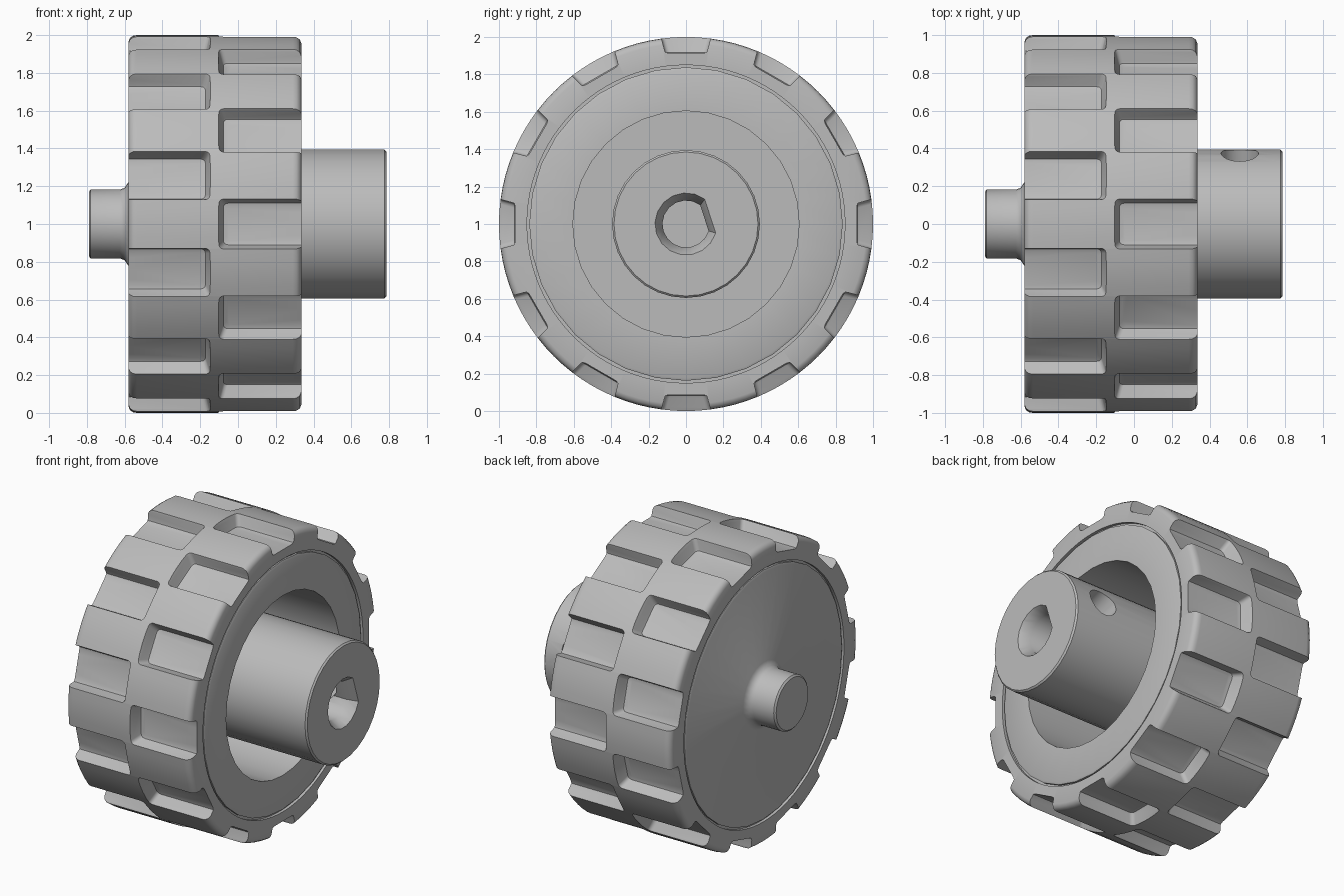
import bpy, bmesh, math
from mathutils import Matrix, Vector

if "Cube" in bpy.data.objects:
    bpy.data.objects.remove(bpy.data.objects["Cube"])

CENTRE = Vector((0, 0, 1))          # the wheel axis runs along x at this height
grey = bpy.data.materials.new("warm grey")
grey.diffuse_color = (0.5, 0.5, 0.5, 1)
grey.use_nodes = True
grey.node_tree.nodes["Principled BSDF"].inputs["Base Color"].default_value = grey.diffuse_color


def finish(name, bm):
    """Turn a bmesh into a named, coloured object."""
    bmesh.ops.recalc_face_normals(bm, faces=bm.faces)
    me = bpy.data.meshes.new(name)
    bm.to_mesh(me)
    bm.free()
    me.materials.append(grey)
    ob = bpy.data.objects.new(name, me)
    bpy.context.collection.objects.link(ob)
    return ob


def lathe(name, profile, steps, closed=False):
    """Spin (x, radius) points around the wheel axis."""
    bm = bmesh.new()
    vs = [bm.verts.new((x, 0, r)) for x, r in profile]
    pairs = list(zip(vs, vs[1:])) + ([(vs[-1], vs[0])] if closed else [])
    edges = [bm.edges.new(p) for p in pairs]
    bmesh.ops.spin(bm, geom=vs + edges, cent=(0, 0, 0), axis=(1, 0, 0),
                   angle=2 * math.pi, steps=steps, use_duplicate=False)
    bmesh.ops.remove_doubles(bm, verts=bm.verts, dist=0.0005)
    bmesh.ops.translate(bm, verts=bm.verts, vec=CENTRE)
    return finish(name, bm)


def loft(bm, rings):
    """Join equal rings of points into a capped solid."""
    loops = [[bm.verts.new(p) for p in ring] for ring in rings]
    n = len(loops[0])
    for a, b in zip(loops, loops[1:]):
        for i in range(n):
            bm.faces.new((a[i], a[(i + 1) % n], b[(i + 1) % n], b[i]))
    bm.faces.new(loops[0])
    bm.faces.new(loops[-1])


def cut(target, cutter):
    cutter.hide_render = True
    cutter.hide_viewport = True
    mod = target.modifiers.new("cut", 'BOOLEAN')
    mod.operation, mod.solver, mod.object = 'DIFFERENCE', 'EXACT', cutter


def notch_ring(x0, x1, half, r):
    """Rounded rectangle in the x-y plane at height r."""
    c, pts = 0.025, []
    for sx, sy, a0 in ((1, 1, 0), (-1, 1, 90), (-1, -1, 180), (1, -1, 270)):
        cx = (x1 - c) if sx > 0 else (x0 + c)
        for k in range(4):
            a = math.radians(a0 + 30 * k)
            pts.append((cx + c * math.cos(a), sy * (half - c) + c * math.sin(a), r))
    return pts


# tyre with rounded shoulders
L, R = -0.58, 0.335
tyre = lathe("tyre", [(L, 0.85), (L, 0.965), (L + 0.008, 0.985), (L + 0.025, 0.997),
                      (L + 0.045, 1.0), (R - 0.045, 1.0), (R - 0.025, 0.997),
                      (R - 0.008, 0.985), (R, 0.965), (R, 0.85)], 96, closed=True)

# two staggered rows of tread notches
bm = bmesh.new()
for x0, x1, offset, open_left in ((-0.8, -0.15, 15, True), (-0.1, 0.6, 0, False)):
    for i in range(12):
        rings = []
        for inset, r in ((0.04, 0.913), (0.022, 0.918), (0.017, 0.93), (0.004, 0.98), (-0.008, 1.01), (-0.01, 1.1)):
            a = x0 if open_left else x0 + inset
            b = x1 - inset if open_left else x1
            rings.append(notch_ring(a, b, 0.132 - inset, r))
        turn = Matrix.Rotation(math.radians(30 * i + offset), 3, 'X')
        loft(bm, [[turn @ Vector(p) + CENTRE for p in ring] for ring in rings])
cut(tyre, finish("notch_cutter", bm))

# wheel core: end disc, axle stub, recess and hub in one turned piece
core = lathe("wheel_core", [
    (-0.79, 0), (-0.79, 0.17), (-0.78, 0.182), (-0.625, 0.182), (-0.6, 0.192), (L, 0.222),
    (L, 0.825), (L + 0.006, 0.838), (L + 0.02, 0.838), (L + 0.02, 0.86),
    (R - 0.02, 0.86), (R - 0.02, 0.838), (R - 0.006, 0.838), (R, 0.825),
    (R, 0.605), (-0.35, 0.605), (-0.35, 0.395), (0.775, 0.395), (0.785, 0.385), (0.785, 0)], 32)

# D-shaped shaft bore with a tapered mouth, flat side turned towards the screw
tilt = math.radians(18)
half = math.radians(35)
section = [half + k * (2 * math.pi - 2 * half) / 14 for k in range(15)]
bm = bmesh.new()
loft(bm, [[CENTRE + Vector((x, r * math.cos(a + tilt), r * math.sin(a + tilt))) for a in section]
          for x, r in ((-0.2, 0.126), (0.72, 0.126), (0.785, 0.166), (0.83, 0.194))])
cut(core, finish("bore_cutter", bm))

# grub screw hole through one side of the hub
side = Vector((0, math.cos(tilt), math.sin(tilt)))
bm = bmesh.new()
bmesh.ops.create_cone(bm, cap_ends=True, segments=24, radius1=0.1, radius2=0.1, depth=0.46,
                      matrix=Matrix.Translation(CENTRE + Vector((0.56, 0, 0)) + side * 0.27)
                      @ side.to_track_quat('Z', 'Y').to_matrix().to_4x4())
cut(core, finish("screw_hole_cutter", bm))

# apply the cuts and shade with sharp edges kept
for ob in (tyre, core):
    bpy.ops.object.select_all(action='DESELECT')
    bpy.context.view_layer.objects.active = ob
    ob.select_set(True)
    for mod in list(ob.modifiers):
        bpy.ops.object.modifier_apply(modifier=mod.name)
    bpy.ops.object.shade_smooth_by_angle(angle=math.radians(35))
for ob in list(bpy.data.objects):
    if ob.name.endswith("cutter"):
        bpy.data.objects.remove(ob)
